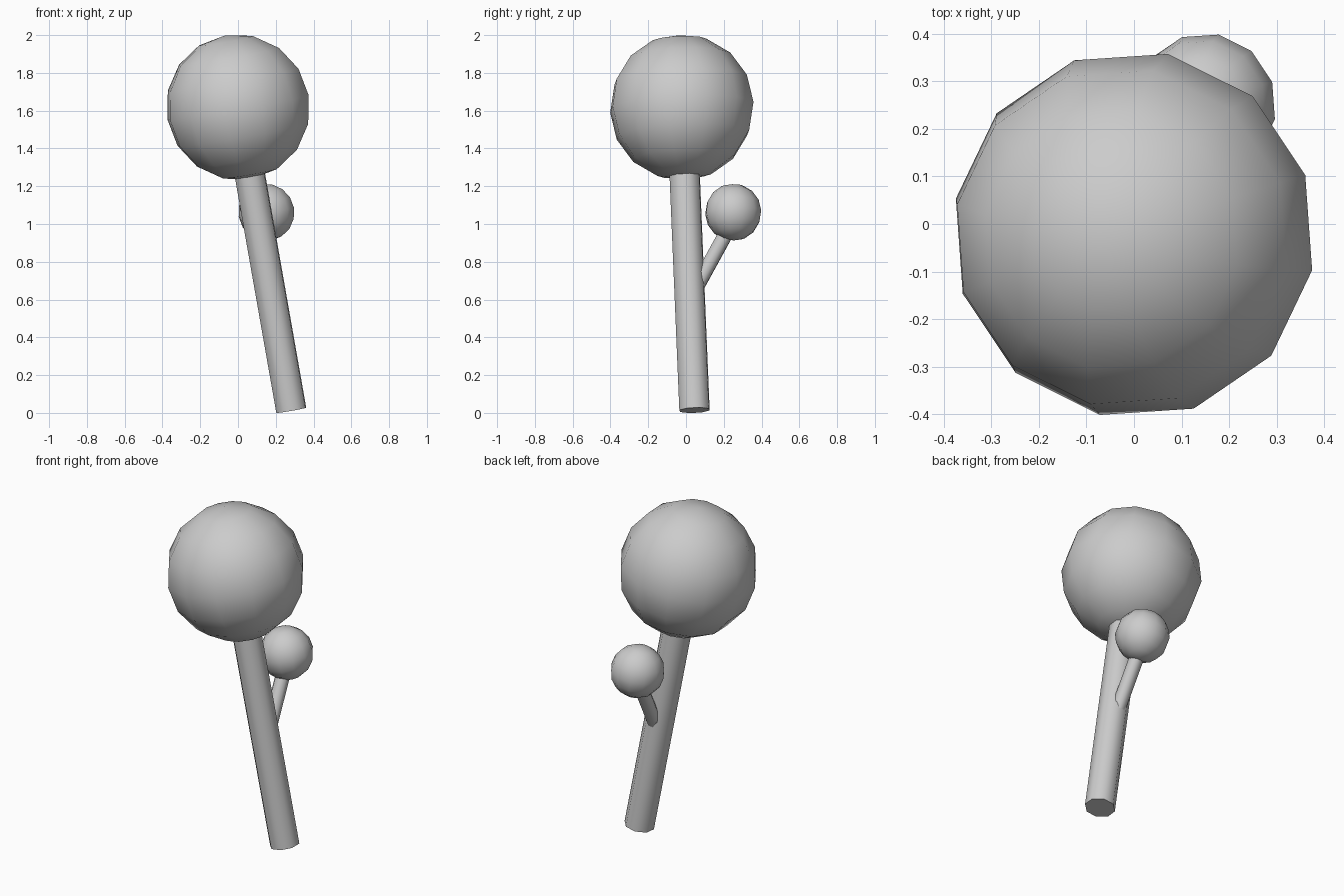
import bpy
from math import radians
from mathutils import Vector, Matrix

if "Cube" in bpy.data.objects:
    bpy.data.objects.remove(bpy.data.objects["Cube"])

BASE = Vector((0.282, 0.045, 0.014))
CROWN = Vector((0.0, -0.022, 1.618))
LEAN = (CROWN - BASE).normalized()
UP = Vector((0, 0, 1))


def place(name, axis, location, spin):
    obj = bpy.context.object
    obj.name = name
    tilt = UP.rotation_difference(axis).to_matrix().to_4x4()
    obj.matrix_world = Matrix.Translation(location) @ tilt @ Matrix.Rotation(radians(spin), 4, 'Z')
    bpy.ops.object.shade_smooth_by_angle(angle=radians(50))
    return obj


def limb(name, start, end, radius):
    bpy.ops.mesh.primitive_cylinder_add(vertices=8, radius=radius, depth=(end - start).length)
    return place(name, (end - start).normalized(), (start + end) / 2, 19)


def foliage(name, center, radius):
    bpy.ops.mesh.primitive_uv_sphere_add(segments=12, ring_count=8, radius=radius)
    return place(name, LEAN, center, 19)


# Leaning trunk with its large crown
limb("trunk", BASE, BASE + LEAN * 1.3, 0.085)
foliage("crown", CROWN, 0.387)

# Side branch with a small leaf ball
limb("branch", Vector((0.17, 0.02, 0.60)), Vector((0.152, 0.245, 1.01)), 0.041)
foliage("small_crown", Vector((0.15, 0.25, 1.062)), 0.151)
